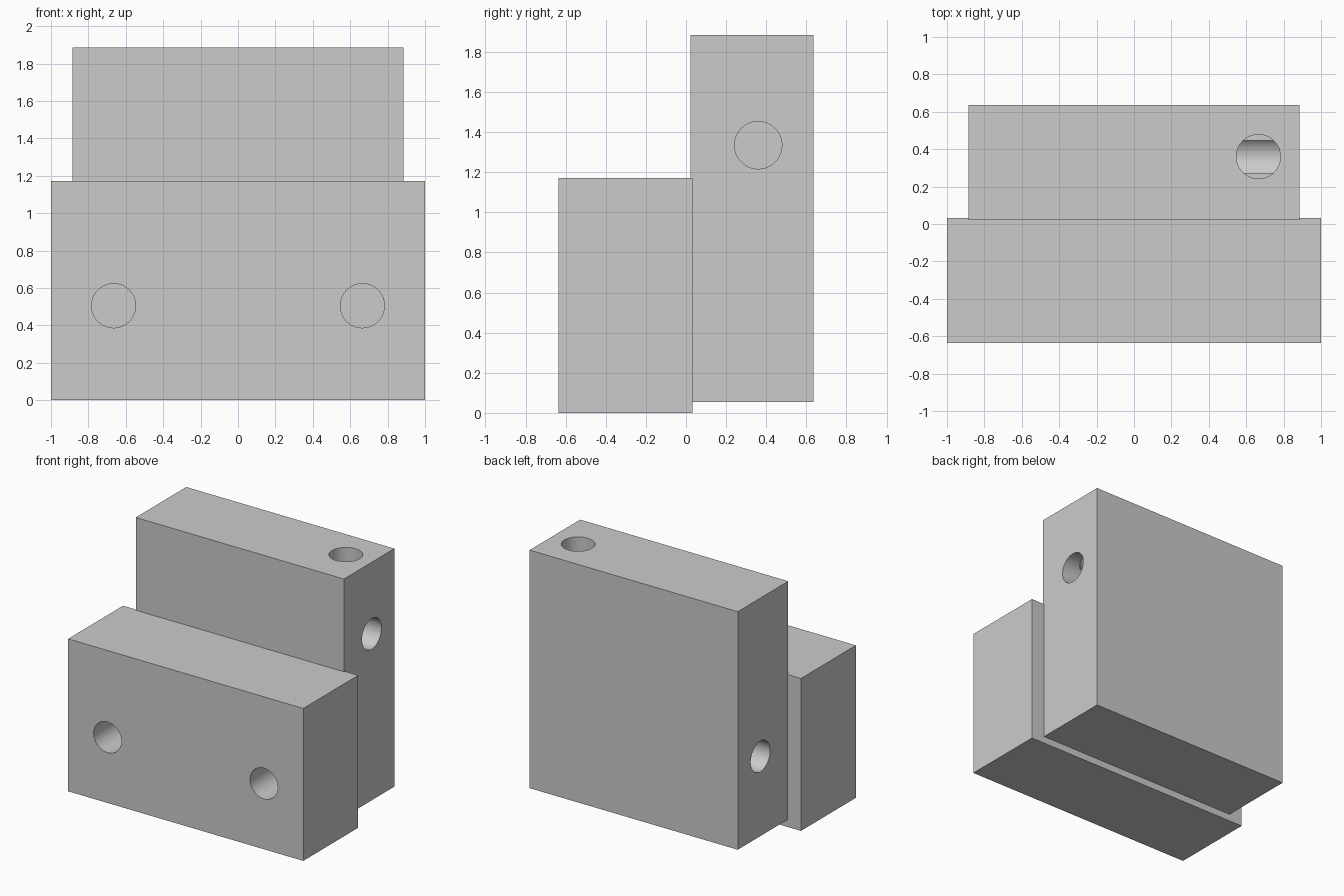
import bpy
from math import pi
from mathutils import Vector

cube = bpy.data.objects.get("Cube")
if cube:
    bpy.data.objects.remove(cube, do_unlink=True)

RADIUS = 0.118
DEPTH = 0.47

# Plain grey for the whole model
grey = bpy.data.materials.new("plain_grey")
grey.use_nodes = True
color = (0.6, 0.6, 0.6, 1)
grey.diffuse_color = color
grey.node_tree.nodes["Principled BSDF"].inputs["Base Color"].default_value = color


def block(name, low, high):
    """Box between two opposite corners."""
    low, high = Vector(low), Vector(high)
    bpy.ops.mesh.primitive_cube_add(size=1, location=(low + high) / 2)
    ob = bpy.context.object
    ob.name = name
    ob.scale = high - low
    bpy.ops.object.transform_apply(location=False, rotation=False, scale=True)
    ob.data.materials.append(grey)
    return ob


def drill(ob, mouth, inward):
    """Blind round hole from a point on a face, along an inward direction."""
    inward = Vector(inward)
    overshoot = 0.1
    centre = Vector(mouth) + inward * (DEPTH - overshoot) / 2
    turn = inward.to_track_quat("Z", "Y").to_euler()
    bpy.ops.mesh.primitive_cylinder_add(
        vertices=64, radius=RADIUS, depth=DEPTH + overshoot,
        location=centre, rotation=turn)
    cutter = bpy.context.object
    cutter.name = ob.name + "_hole_cutter"
    cutter.data.materials.append(grey)
    cut = ob.modifiers.new("hole", "BOOLEAN")
    cut.operation = "DIFFERENCE"
    cut.solver = "EXACT"
    cut.object = cutter
    bpy.ops.object.select_all(action="DESELECT")
    bpy.context.view_layer.objects.active = ob
    ob.select_set(True)
    bpy.ops.object.modifier_apply(modifier=cut.name)
    bpy.data.objects.remove(cutter, do_unlink=True)


# Wide front block with two holes in its front face
front_block = block("front_block", (-1, -0.635, 0), (1, 0.032, 1.172))
for side in (-1, 1):
    drill(front_block, (side * 0.665, -0.635, 0.505), (0, 1, 0))

# Tall rear block with one hole in the top and one in each end
rear_block = block("rear_block", (-0.885, 0.022, 0.055), (0.885, 0.635, 1.885))
drill(rear_block, (0.885, 0.36, 1.335), (-1, 0, 0))
drill(rear_block, (-0.885, 0.36, 0.668), (1, 0, 0))
drill(rear_block, (0.665, 0.36, 1.885), (0, 0, -1))

# Smooth hole walls, crisp edges
for ob in (front_block, rear_block):
    bpy.ops.object.select_all(action="DESELECT")
    bpy.context.view_layer.objects.active = ob
    ob.select_set(True)
    bpy.ops.object.shade_smooth_by_angle(angle=pi / 6)
